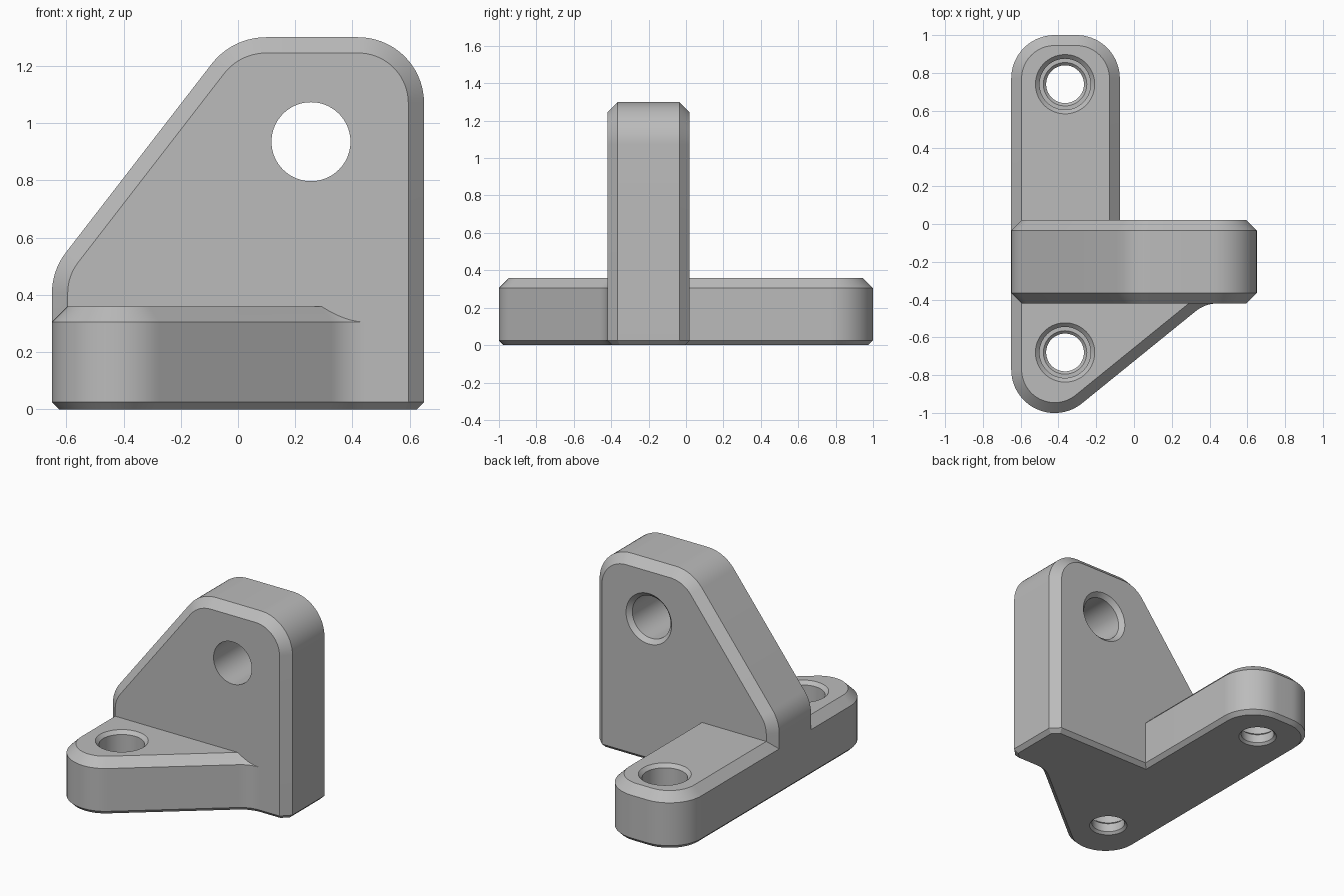
import bpy, bmesh, math
from mathutils import Vector

cube = bpy.data.objects.get("Cube")
if cube:
    bpy.data.objects.remove(cube, do_unlink=True)

grey = bpy.data.materials.new("plain grey")
grey.use_nodes = True
grey.diffuse_color = (0.5, 0.5, 0.5, 1)
grey.node_tree.nodes["Principled BSDF"].inputs["Base Color"].default_value = grey.diffuse_color

EDGE = 0.055                       # upper chamfer
FOOT = 0.025                       # chamfer around the underside
FRONT, BACK, SIDE = -0.42, 0.02, 0.65


def add_object(name, bm):
    bmesh.ops.recalc_face_normals(bm, faces=bm.faces)
    mesh = bpy.data.meshes.new(name)
    bm.to_mesh(mesh)
    bm.free()
    mesh.materials.append(grey)
    obj = bpy.data.objects.new(name, mesh)
    bpy.context.collection.objects.link(obj)
    return obj


def rounded_loop(corners, inset):
    """Counter-clockwise outline of (u, v, radius) corners, moved inward."""
    loop = []
    pts = [Vector(c[:2]) for c in corners]
    for i, p in enumerate(pts):
        a = (p - pts[i - 1]).normalized()
        b = (pts[(i + 1) % len(pts)] - p).normalized()
        turn = math.atan2(a.x * b.y - a.y * b.x, a.dot(b))
        na, nb = Vector((-a.y, a.x)), Vector((-b.y, b.x))
        p = p + (na + nb) * inset / (1 + na.dot(nb))
        r = corners[i][2]
        if not r:
            loop.append(p)
            continue
        sign = math.copysign(1, turn)
        r -= sign * inset
        start = p - a * r * math.tan(abs(turn) / 2)
        centre = start + na * sign * r
        steps = max(4, round(abs(turn) / math.radians(5)))
        for k in range(steps + 1):
            t = turn * k / steps
            arm = start - centre
            loop.append(centre + Vector((arm.x * math.cos(t) - arm.y * math.sin(t),
                                         arm.x * math.sin(t) + arm.y * math.cos(t))))
    return loop


def loft(rings):
    """Closed solid through rings of equal point count."""
    bm = bmesh.new()
    rows = [[bm.verts.new(p) for p in ring] for ring in rings]
    for low, high in zip(rows, rows[1:]):
        for i in range(len(low)):
            bm.faces.new((low[i - 1], low[i], high[i], high[i - 1]))
    bm.faces.new(rows[0])
    bm.faces.new(rows[-1])
    return bm


def turned_cutter(name, profile, place):
    """Round cutter from (radius, height) pairs."""
    rings = []
    for r, h in profile:
        angles = [math.tau * k / 72 for k in range(72)]
        rings.append([place(r * math.cos(t), r * math.sin(t), h) for t in angles])
    return add_object(name, loft(rings))


def combine(target, tool, operation):
    mod = target.modifiers.new(operation.lower(), 'BOOLEAN')
    mod.operation, mod.solver, mod.object = operation, 'EXACT', tool
    bpy.context.view_layer.objects.active = target
    bpy.ops.object.modifier_apply(modifier=mod.name)
    bpy.data.objects.remove(tool, do_unlink=True)


# Base with its rear tongue and the tapering front lug
base_outline = [(-SIDE, 1, 0.23), (-SIDE, -1.253, 0.23), (0.378, FRONT, 0.19),
                (0.5, FRONT, 0), (0.5, -0.2, 0), (-0.075, -0.2, 0), (-0.075, 1, 0.23)]
base_layers = [(0, FOOT), (FOOT, 0), (0.305, 0), (0.36, EDGE)]
bracket = add_object("mounting_bracket", loft(
    [[(p.x, p.y, z) for p in rounded_loop(base_outline, d)] for z, d in base_layers]))

# Upright plate, made overlong and trimmed at the floor
plate_outline = [(-SIDE, -0.2, 0), (SIDE, -0.2, 0), (SIDE, 1.3, 0.23),
                 (-0.02, 1.3, 0.24), (-SIDE, 0.485, 0.23)]
plate_layers = [(FRONT, EDGE), (FRONT + EDGE, 0), (BACK - EDGE, 0), (BACK, EDGE)]
bm = loft([[(p.x, y, p.y) for p in rounded_loop(plate_outline, d)] for y, d in plate_layers])
cuts = [((0, 0, 0), (0, 0, -1))]
for s in (-1, 1):
    face_y = BACK if s > 0 else FRONT
    cuts += [((s * SIDE, 0, FOOT), (s, 0, -1)), ((0, face_y, FOOT), (0, s, -1))]
    for q in (-1, 1):
        cuts.append(((q * SIDE, face_y - s * EDGE, FOOT),
                     (q * math.sqrt(0.5), s * math.sqrt(0.5), -1)))
for point, normal in cuts:
    cut = bmesh.ops.bisect_plane(bm, geom=bm.verts[:] + bm.edges[:] + bm.faces[:], dist=1e-6,
                                 plane_co=point, plane_no=Vector(normal).normalized(),
                                 clear_outer=True)
    bmesh.ops.holes_fill(bm, edges=[e for e in bm.edges if e.is_boundary])
combine(bracket, add_object("upright_plate", bm), 'UNION')

# Stepped bolt holes through the base
bolt = [(0.135, -0.02), (0.10, 0.015), (0.10, 0.07), (0.115, 0.085),
        (0.135, 0.085), (0.135, 0.338), (0.177, 0.38)]
for y in (0.74, -0.68):
    combine(bracket, turned_cutter("bolt_hole", bolt,
            lambda u, v, h: (u - 0.365, v + y, h)), 'DIFFERENCE')

# Pivot hole, countersunk at the back
pivot = [(0.138, FRONT - 0.1), (0.138, BACK - 0.027), (0.185, BACK + 0.02)]
combine(bracket, turned_cutter("pivot_hole", pivot,
        lambda u, v, h: (u + 0.255, h, v + 0.935)), 'DIFFERENCE')

bpy.ops.object.select_all(action='DESELECT')
bracket.select_set(True)
bpy.context.view_layer.objects.active = bracket
bpy.ops.object.shade_smooth_by_angle(angle=math.radians(25))
